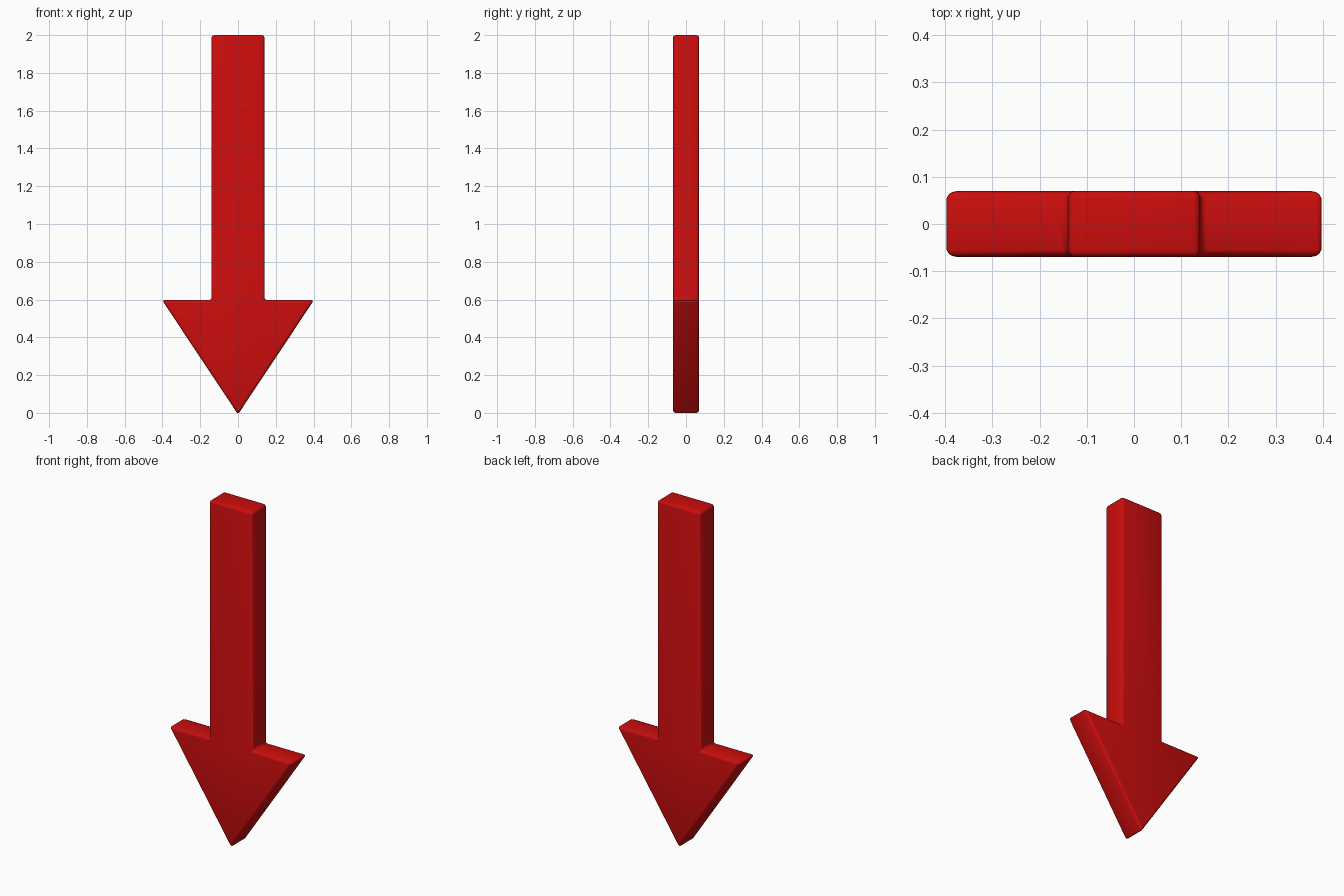
import bpy, bmesh

if "Cube" in bpy.data.objects:
    bpy.data.objects.remove(bpy.data.objects["Cube"])

# Arrow outline (right half, tip to top), mirrored to the left
half = [(0.402, 0.597), (0.14, 0.597), (0.14, 2.0)]
outline = [(0.0, -0.008)] + half + [(-x, z) for x, z in reversed(half)]
DEPTH = 0.07

bm = bmesh.new()
face = bm.faces.new([bm.verts.new((x, -DEPTH, z)) for x, z in outline])
ext = bmesh.ops.extrude_face_region(bm, geom=[face])
verts = [g for g in ext["geom"] if isinstance(g, bmesh.types.BMVert)]
bmesh.ops.translate(bm, verts=verts, vec=(0, 2 * DEPTH, 0))
bmesh.ops.recalc_face_normals(bm, faces=bm.faces)

# Softened edges all round
bmesh.ops.bevel(bm, geom=list(bm.edges), offset=0.015, offset_type='OFFSET',
                segments=3, profile=0.5, affect='EDGES', clamp_overlap=True)
for f in bm.faces:
    f.smooth = True

mesh = bpy.data.meshes.new("down_arrow")
bm.to_mesh(mesh)
bm.free()
arrow = bpy.data.objects.new("down_arrow", mesh)
bpy.context.collection.objects.link(arrow)

# Red finish
red = bpy.data.materials.new("red")
red.diffuse_color = (0.6, 0.004, 0.004, 1)
red.use_nodes = True
red.node_tree.nodes["Principled BSDF"].inputs["Base Color"].default_value = red.diffuse_color
mesh.materials.append(red)
